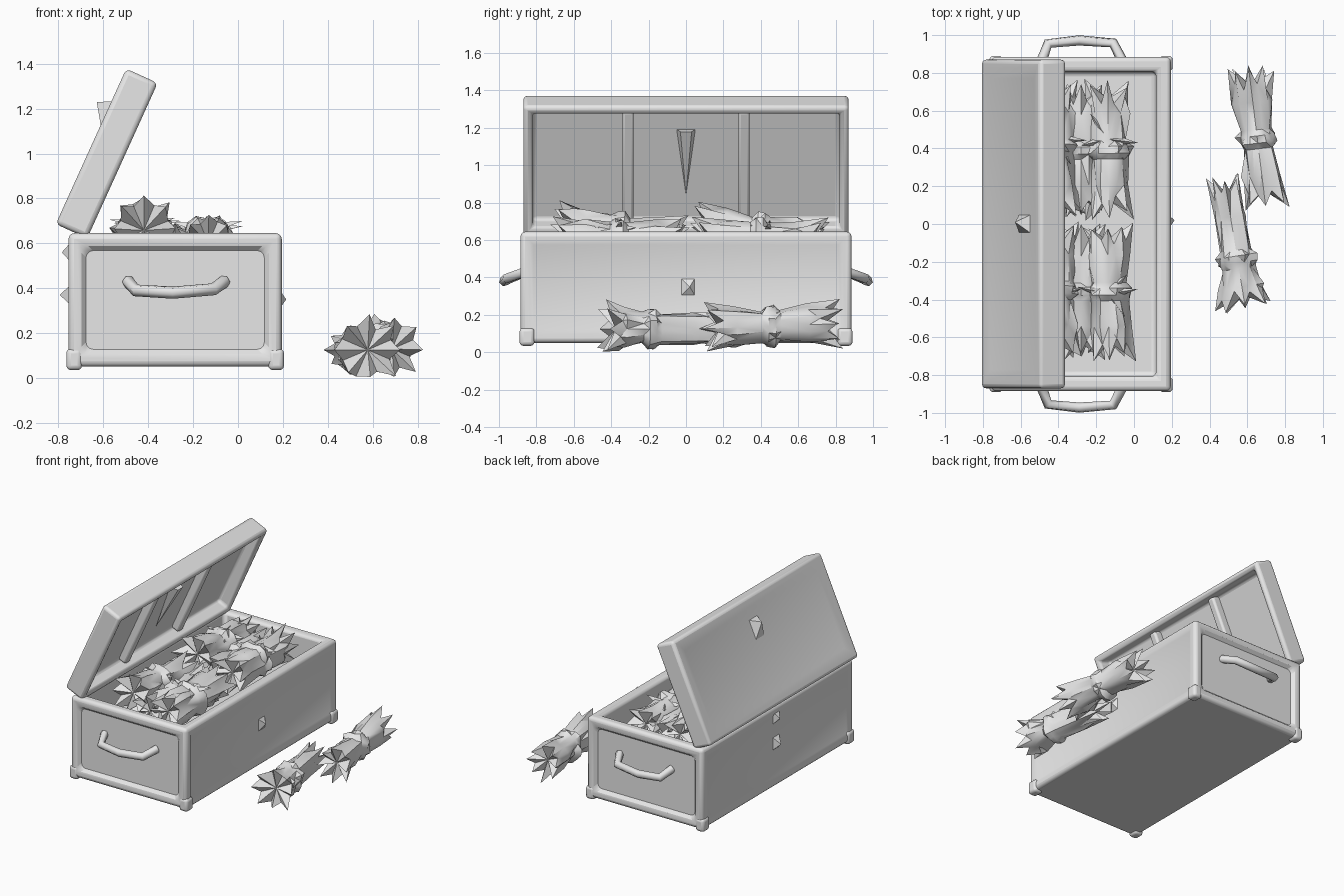
import bpy, bmesh, math, random
from mathutils import Vector, Matrix

if "Cube" in bpy.data.objects:
    bpy.data.objects.remove(bpy.data.objects["Cube"])

random.seed(4)
grey = bpy.data.materials.new("plain grey")
grey.diffuse_color = (0.8, 0.8, 0.8, 1)
grey.use_nodes = True
grey.node_tree.nodes["Principled BSDF"].inputs["Base Color"].default_value = grey.diffuse_color
LID = Matrix.Translation((-0.585, 0, 1.0)) @ Matrix.Rotation(math.radians(24.4), 4, 'Y')


def finish(bm, name, matrix=None, bevel=0, angle=35):
    bmesh.ops.recalc_face_normals(bm, faces=bm.faces)
    me = bpy.data.meshes.new(name)
    bm.to_mesh(me)
    bm.free()
    ob = bpy.data.objects.new(name, me)
    bpy.context.collection.objects.link(ob)
    me.materials.append(grey)
    if matrix:
        ob.matrix_world = matrix
    if bevel:
        m = ob.modifiers.new("soft edges", 'BEVEL')
        m.width, m.segments = bevel, 3
        m.limit_method, m.angle_limit = 'ANGLE', math.radians(60)
    bpy.ops.object.select_all(action='DESELECT')
    ob.select_set(True)
    bpy.context.view_layer.objects.active = ob
    bpy.ops.object.shade_smooth_by_angle(angle=math.radians(angle))
    return ob


def box_bm(lo, hi):
    bm = bmesh.new()
    bmesh.ops.create_cube(bm, size=1)
    for v in bm.verts:
        v.co = Vector([lo[i] + (v.co[i] + 0.5) * (hi[i] - lo[i]) for i in range(3)])
    return bm


def recess(bm, direction, border, depth, slope):
    # frame a face and sink its middle panel
    bm.normal_update()
    f = max(bm.faces, key=lambda f: f.normal.dot(Vector(direction)) * f.calc_area())
    bmesh.ops.inset_region(bm, faces=[f], thickness=border)
    bmesh.ops.inset_region(bm, faces=[f], thickness=slope, depth=-depth)


def spike(name, base, tip, matrix=None):
    # small pyramid: base polygon plus tip
    bm = bmesh.new()
    vs = [bm.verts.new(p) for p in base]
    t = bm.verts.new(tip)
    bm.faces.new(vs)
    for a, b in zip(vs, vs[1:] + vs[:1]):
        bm.faces.new((a, b, t))
    finish(bm, name, matrix, angle=20)


# chest body: framed sides and an open top
bm = box_bm((-0.755, -0.885, 0.05), (0.195, 0.885, 0.645))
for d in ((0, -1, 0), (0, 1, 0)):
    recess(bm, d, 0.08, 0.022, 0.03)
for d in ((1, 0, 0), (-1, 0, 0)):
    recess(bm, d, 0.07, 0.01, 0.03)
recess(bm, (0, 0, 1), 0.11, 0.22, 0.001)
finish(bm, "chest_body", bevel=0.025)

# slightly flared bottom corners
for x in (-0.73, 0.17):
    for y in (-0.85, 0.85):
        b = box_bm((x - 0.035, y - 0.04, 0.035), (x + 0.035, y + 0.04, 0.13))
        finish(b, "corner_foot", bevel=0.02)

# open lid with a deep inner recess, two ribs and latch parts
bm = box_bm((-0.077, -0.87, -0.38), (0.077, 0.87, 0.38))
recess(bm, (1, 0, 0), 0.068, 0.10, 0.002)
recess(bm, (-1, 0, 0), 0.06, 0.012, 0.08)
finish(bm, "lid", LID, bevel=0.022)
for y in (-0.31, 0.31):
    finish(box_bm((-0.04, y - 0.03, -0.33), (0.035, y + 0.03, 0.33)), "lid_rib", LID, bevel=0.015)
spike("lid_inner_tongue", [(-0.024, -0.05, 0.20), (0.03, -0.03, 0.21), (0.03, 0.03, 0.21), (-0.024, 0.05, 0.20)],
      (-0.015, 0, -0.18), LID)
spike("lid_outer_latch", [(-0.06, -0.05, 0.23), (-0.06, 0.05, 0.23), (-0.06, 0.05, 0.08), (-0.06, -0.05, 0.08)],
      (-0.135, 0.01, 0.19), LID)

# small catches on the long sides
for x, tip, z in ((0.18, 0.215, 0.35), (-0.74, -0.795, 0.37), (-0.74, -0.785, 0.56)):
    spike("side_catch", [(x, -0.03, z + 0.05), (x, 0.05, z + 0.05), (x, 0.05, z - 0.05), (x, -0.03, z - 0.05)],
          (tip, 0.02, z))

# carrying handles, one at each end
for s, name in ((-1, "front_handle"), (1, "back_handle")):
    path = [(-0.49, 0.86, 0.43), (-0.455, 0.955, 0.39), (-0.29, 0.972, 0.38), (-0.11, 0.958, 0.395),
            (-0.06, 0.86, 0.43)]
    cu = bpy.data.curves.new(name, 'CURVE')
    cu.dimensions = '3D'
    cu.bevel_depth, cu.bevel_resolution, cu.use_fill_caps = 0.028, 1, True
    sp = cu.splines.new('POLY')
    sp.points.add(len(path) - 1)
    for p, (x, y, z) in zip(sp.points, path):
        p.co = (x, y * s, z, 1)
    cu.materials.append(grey)
    bpy.context.collection.objects.link(bpy.data.objects.new(name, cu))


def bundle(name, a, b, ra, rw, rb, w=0.5, sides=16, floor=0.005):
    # sheaf tied at the waist, with ragged toothed ends
    a, b = Vector(a), Vector(b)
    axis = (b - a).normalized()
    u = axis.cross(Vector((0, 0, 1))).normalized()
    v = u.cross(axis)
    prof = [(0.02, ra), (w * 0.5, (ra + rw) / 2), (w - 0.06, rw * 0.92), (w - 0.02, rw * 1.15),
            (w + 0.03, rw * 1.12), (w + 0.07, rw * 0.92), ((1 + w) / 2, (rb + rw) / 2), (0.98, rb)]
    bm = bmesh.new()
    rings = []
    for i, (t, r) in enumerate(prof):
        end = -1 if i == 0 else (1 if i == len(prof) - 1 else 0)
        ring = []
        for k in range(sides):
            ang = 2 * math.pi * k / sides
            rr = r * random.uniform(0.82, 1.12)
            c = a.lerp(b, t)
            if end:
                if k % 2:
                    c = c - axis * end * random.uniform(0.07, 0.12)
                    rr *= 0.82
                else:
                    c = c - axis * end * random.uniform(-0.015, 0.04)
                    rr *= 1.08
            p = c + u * math.cos(ang) * rr + v * math.sin(ang) * rr
            p.z = max(p.z, floor)
            ring.append(bm.verts.new(p))
        rings.append(ring)
    for r0, r1 in zip(rings, rings[1:]):
        for k in range(sides):
            n = (k + 1) % sides
            bm.faces.new((r0[k], r0[n], r1[n], r1[k]))
    # hollowed ends
    for ring, t in ((rings[0], 0.14), (rings[-1], 0.86)):
        c = bm.verts.new(a.lerp(b, t))
        for k in range(sides):
            bm.faces.new((ring[k], ring[(k + 1) % sides], c))
    bmesh.ops.triangulate(bm, faces=bm.faces)
    finish(bm, name, angle=40)


# two sheaves lying beside the chest
bundle("loose_bundle_back", (0.605, 0.84, 0.155), (0.70, 0.07, 0.125), 0.115, 0.095, 0.12)
bundle("loose_bundle_front", (0.475, 0.26, 0.125), (0.595, -0.48, 0.125), 0.08, 0.095, 0.14, w=0.6)

# sheaves filling the chest: near row, far row, lower row
for y in (0.39, -0.36):
    bundle("near_bundle", (-0.14, y + 0.38, 0.59), (-0.13, y - 0.37, 0.60), 0.12, 0.11, 0.12, floor=0.43)
    bundle("far_bundle", (-0.42, y + 0.38, 0.58), (-0.42, y - 0.37, 0.67), 0.13, 0.11, 0.14, floor=0.43)
    bundle("lower_bundle", (-0.28, y + 0.37, 0.54), (-0.28, y - 0.37, 0.56), 0.12, 0.11, 0.12, floor=0.43)

# loose pointed leaves sticking out at the ties
for y in (0.45, -0.37):
    for x0, z0 in ((-0.14, 0.64), (-0.42, 0.66)):
        for k in range(6):
            ang = math.pi * 2 * k / 6 + random.uniform(-0.3, 0.3)
            d = Vector((math.cos(ang), math.sin(ang), 0))
            n = Vector((-d.y, d.x, 0)) * 0.035
            c = Vector((x0, y, z0))
            spike("leaf_scrap", [c + n, c - n, c + Vector((0, 0, 0.05))],
                  c + d * random.uniform(0.13, 0.17) + Vector((0, 0, random.uniform(0.02, 0.06))))
